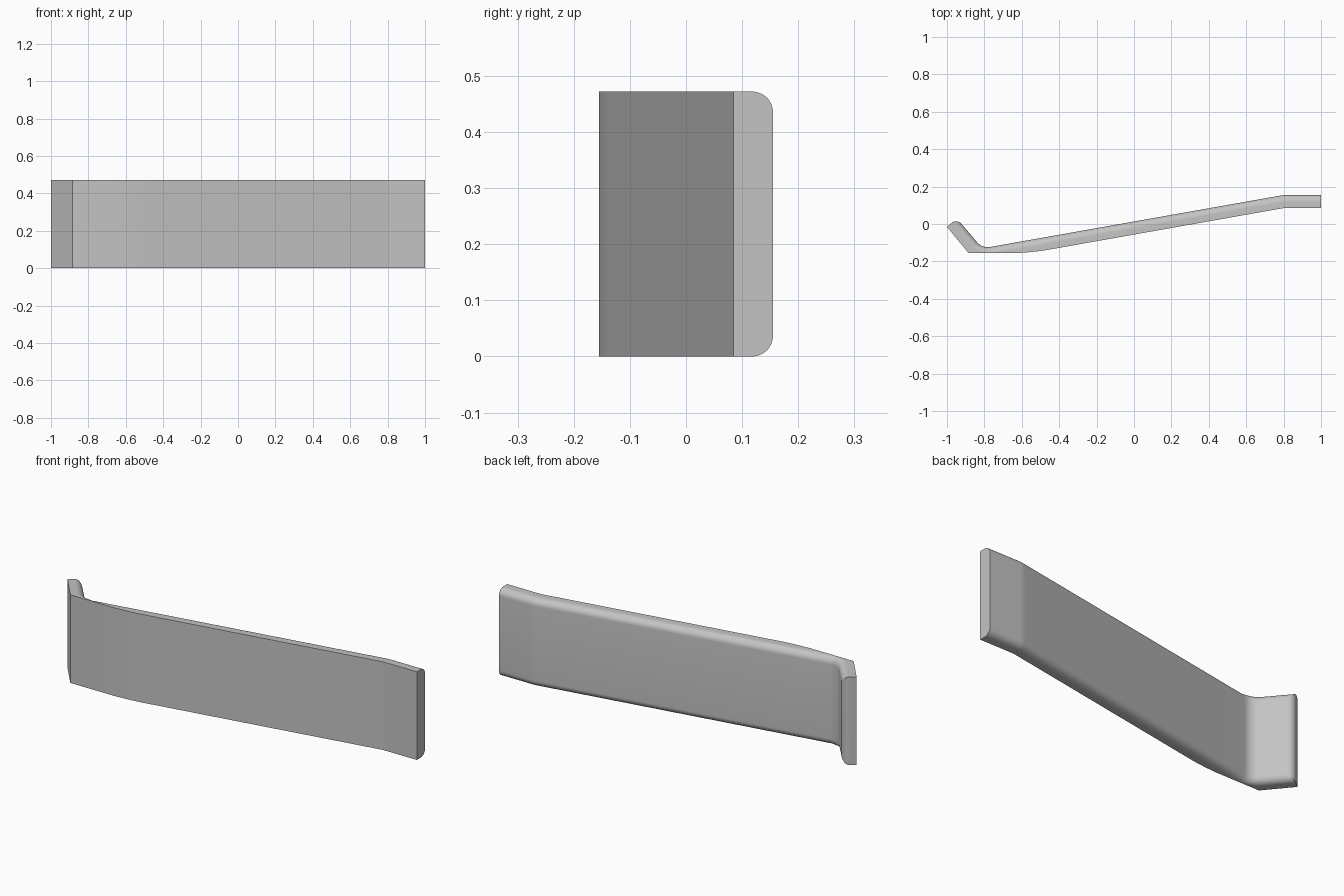
import bpy, bmesh, math
from mathutils import Vector

cube = bpy.data.objects.get("Cube")
if cube:
    bpy.data.objects.remove(cube)

H, R, T = 0.472, 0.037, 0.07       # height, back edge radius, thickness
SLOPE, LOW = 0.177, -0.155
ARC = 10


def front_line(x):
    return Vector((x, 0.085 + SLOPE * (min(x, 0.8) - 0.8)))


def back_line(x):
    return front_line(x) + Vector((0, T))


# Stations along the bar: front point, back point, thickness, tip rounding
stations = []

# Hooked end, with a rounded inner tip
tip = Vector((-1.0, -0.015))
bend = Vector((-0.885, LOW))
along = (bend - tip).normalized()
across = Vector((-along.y, along.x))
for i in range(ARC + 1):
    a = math.pi / 2 * i / ARC
    f = tip + along * R * (1 - math.cos(a))
    stations.append((f, f + across * T, T, R * (1 - math.sin(a))))

# Inner fillet where the hook meets the long arm
p0, p1 = Vector((-0.84, -0.096)), Vector((-0.81, -0.131))
p2 = back_line(-0.765)
for i in range(ARC + 1):
    t = i / ARC
    back = p0 * (1 - t) ** 2 + p1 * 2 * t * (1 - t) + p2 * t * t
    front = bend.lerp(Vector((-0.765, LOW)), t)
    stations.append((front, back, T + (0.033 - T) * t, 0))

# Long sloping arm and straight end
for x, y in ((-0.62, LOW), (-0.55, -0.150)):
    back = back_line(x)
    stations.append((Vector((x, y)), back, back.y - y, 0))
for x in (-0.48, -0.46, 0.785, 0.8, 0.815, 1.0):
    stations.append((front_line(x), back_line(x), T, 0))


def section(bm, front, back, thick, tip_cut):
    """One cross-section: square front edges, rounded back edges."""
    ring = [(0, thick), (H, thick)]
    curve = []
    for i in range(ARC + 1):
        a = math.pi / 2 * i / ARC
        depth = max(R * (1 - math.sin(a)), tip_cut)
        curve.append((H - R * (1 - math.cos(a)), min(depth, 0.95 * thick)))
    ring += curve + [(H - z, d) for z, d in reversed(curve)]
    verts = []
    for z, d in ring:
        p = back.lerp(front, d / thick)
        verts.append(bm.verts.new((p.x, p.y, z)))
    return verts


bm = bmesh.new()
rings = [section(bm, *s) for s in stations]
for a, b in zip(rings, rings[1:]):
    for i in range(len(a)):
        j = (i + 1) % len(a)
        bm.faces.new((a[i], a[j], b[j], b[i]))
bm.faces.new(rings[0])
bm.faces.new(rings[-1])
bmesh.ops.recalc_face_normals(bm, faces=bm.faces)
mesh = bpy.data.meshes.new("hooked_bar")
bm.to_mesh(mesh)
bm.free()

bar = bpy.data.objects.new("hooked_bar", mesh)
bpy.context.collection.objects.link(bar)

# Plain grey material
grey = bpy.data.materials.new("light_grey")
grey.use_nodes = True
colour = (0.55, 0.55, 0.55, 1)
grey.diffuse_color = colour
grey.node_tree.nodes["Principled BSDF"].inputs["Base Color"].default_value = colour
mesh.materials.append(grey)

bpy.ops.object.select_all(action="DESELECT")
bar.select_set(True)
bpy.context.view_layer.objects.active = bar
bpy.ops.object.shade_smooth_by_angle(angle=math.radians(20))
